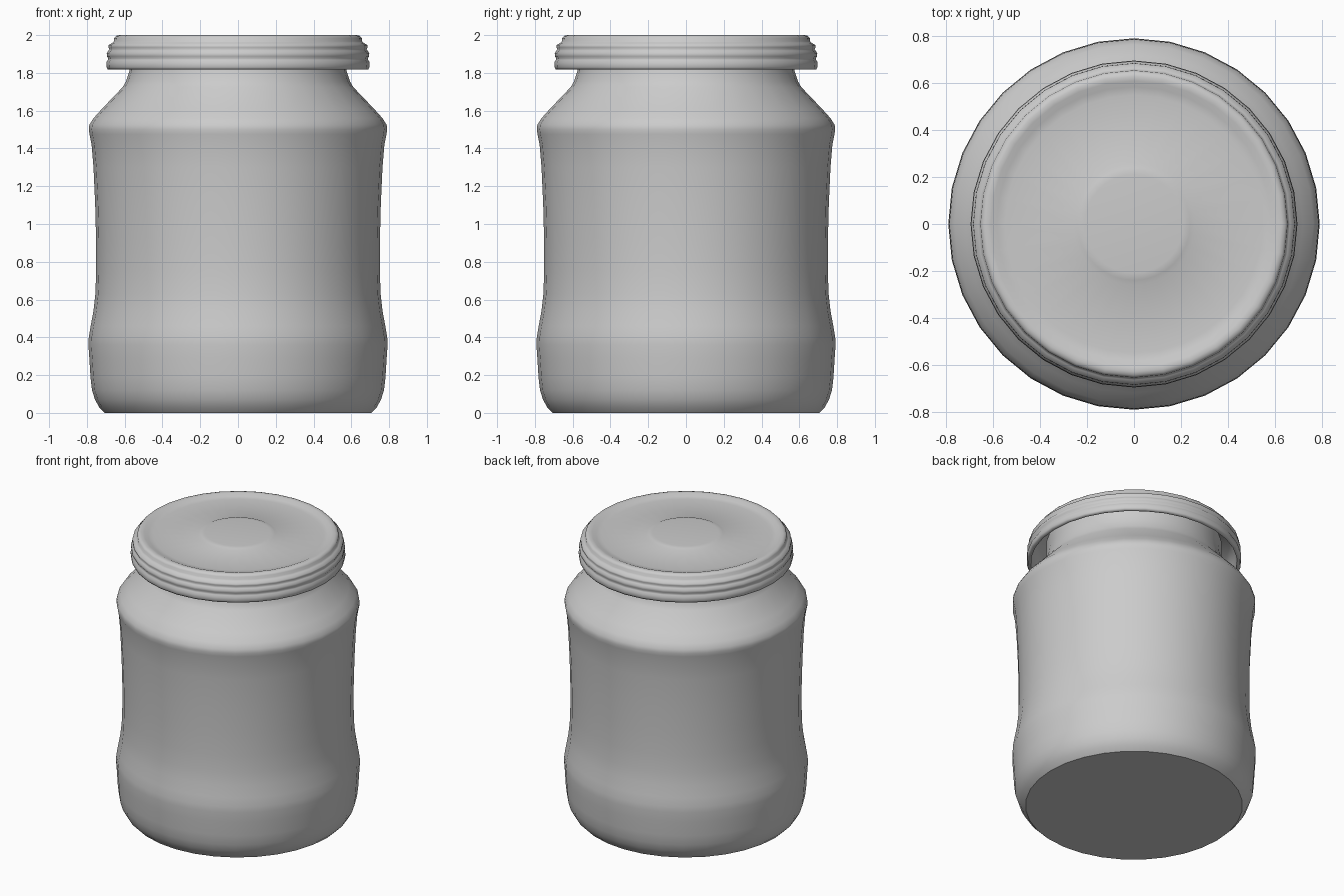
import bpy, bmesh, math

SIDES = 32


def lathe(name, profile, angle=45):
    """Spin an (r, z) profile around the z axis into a smooth object."""
    bm = bmesh.new()
    rings = []
    for r, z in profile:
        if r == 0:
            rings.append([bm.verts.new((0, 0, z))] * SIDES)
        else:
            rings.append([bm.verts.new((r * math.cos(math.tau * i / SIDES),
                                        r * math.sin(math.tau * i / SIDES), z))
                          for i in range(SIDES)])
    for a, b in zip(rings, rings[1:]):
        for i in range(SIDES):
            j = (i + 1) % SIDES
            bm.faces.new(dict.fromkeys((a[i], a[j], b[j], b[i])))
    bmesh.ops.recalc_face_normals(bm, faces=bm.faces)
    mesh = bpy.data.meshes.new(name)
    bm.to_mesh(mesh)
    bm.free()
    obj = bpy.data.objects.new(name, mesh)
    bpy.context.collection.objects.link(obj)
    bpy.ops.object.select_all(action='DESELECT')
    obj.select_set(True)
    bpy.context.view_layer.objects.active = obj
    bpy.ops.object.shade_smooth_by_angle(angle=math.radians(angle))
    return obj


# Jar: waisted body, sloping shoulder, neck, then the inner wall
outer = [(0, 0), (0.705, 0), (0.735, 0.03), (0.757, 0.07), (0.773, 0.12),
         (0.781, 0.19), (0.787, 0.29), (0.792, 0.36), (0.79, 0.4),
         (0.78, 0.46), (0.765, 0.54), (0.755, 0.63), (0.751, 0.75),
         (0.751, 0.9), (0.756, 1.1), (0.765, 1.3), (0.775, 1.42),
         (0.786, 1.475), (0.79, 1.5), (0.787, 1.525), (0.765, 1.56),
         (0.72, 1.61), (0.61, 1.725), (0.593, 1.755), (0.575, 1.81),
         (0.57, 1.86), (0.57, 1.95)]
inner = [(0.54, 1.95), (0.54, 1.84), (0.58, 1.71), (0.755, 1.52),
         (0.735, 1.35), (0.721, 0.9), (0.725, 0.63), (0.76, 0.36),
         (0.745, 0.13), (0.69, 0.04), (0, 0.04)]
lathe("jar_body", outer + inner)

# Screw lid: open shell with rolled ridges, recessed top and centre button
lathe("lid", [
    (0, 1.97), (0.62, 1.97), (0.66, 1.9), (0.67, 1.82), (0.69, 1.818),
    (0.696, 1.83), (0.697, 1.855), (0.69, 1.868), (0.687, 1.877),
    (0.694, 1.888), (0.695, 1.905), (0.686, 1.917), (0.681, 1.926),
    (0.686, 1.936), (0.685, 1.948), (0.665, 1.959), (0.657, 1.967),
    (0.655, 1.985), (0.645, 1.996), (0.63, 2.0), (0.61, 1.998),
    (0.585, 1.987), (0.55, 1.983), (0.26, 1.988), (0.24, 1.997),
    (0.21, 2.0), (0, 2.0)], angle=75)
